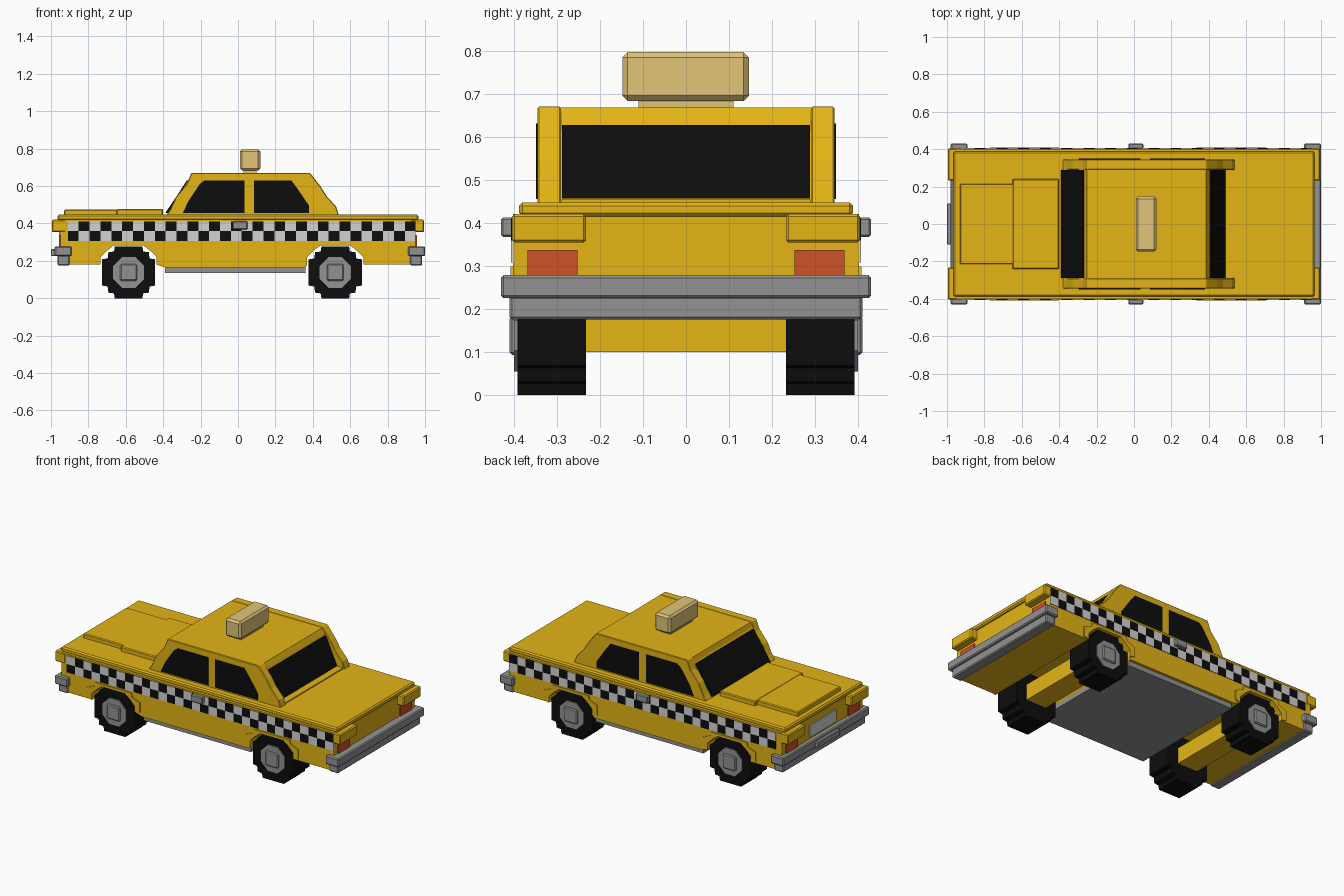
import bpy, bmesh, math

if "Cube" in bpy.data.objects:
    bpy.data.objects.remove(bpy.data.objects["Cube"])


def material(name, r, g, b):
    m = bpy.data.materials.new(name)
    m.diffuse_color = (r, g, b, 1)
    m.use_nodes = True
    m.node_tree.nodes["Principled BSDF"].inputs["Base Color"].default_value = m.diffuse_color
    return m


YELLOW = material("taxi_yellow", 0.78, 0.46, 0.008)
BLACK = material("black", 0.004, 0.004, 0.004)
GREY = material("chrome_grey", 0.29, 0.29, 0.29)
WHITE = material("off_white", 0.65, 0.65, 0.65)
RED = material("light_red", 0.62, 0.085, 0.022)
CREAM = material("sign_cream", 0.75, 0.56, 0.19)


def finish(name, bm, mats, bevel=0):
    bmesh.ops.recalc_face_normals(bm, faces=bm.faces)
    me = bpy.data.meshes.new(name)
    bm.to_mesh(me)
    bm.free()
    for m in mats:
        me.materials.append(m)
    ob = bpy.data.objects.new(name, me)
    bpy.context.collection.objects.link(ob)
    if bevel:
        mod = ob.modifiers.new("bevel", 'BEVEL')
        mod.width = bevel
        mod.segments = 1
    return ob


def prism(name, pts, y0, y1, mat, bevel=0):
    """Extrude an (x, z) outline from y0 to y1."""
    bm = bmesh.new()
    a = [bm.verts.new((x, y0, z)) for x, z in pts]
    b = [bm.verts.new((x, y1, z)) for x, z in pts]
    n = len(pts)
    bm.faces.new(a)
    bm.faces.new(b[::-1])
    for i in range(n):
        bm.faces.new((a[i], b[i], b[(i + 1) % n], a[(i + 1) % n]))
    return finish(name, bm, [mat], bevel)


def box(name, x0, x1, y0, y1, z0, z1, mat, bevel=0):
    return prism(name, [(x0, z0), (x1, z0), (x1, z1), (x0, z1)], y0, y1, mat, bevel)


def pair(name, pts, y0, y1, mat, bevel=0):
    """The same prism on the near (-y) and far (+y) side."""
    prism(name + "_near", pts, -y1, -y0, mat, bevel)
    prism(name + "_far", pts, y0, y1, mat, bevel)


def rect(x0, x1, z0, z1):
    return [(x0, z0), (x1, z0), (x1, z1), (x0, z1)]


AXLES = {"front": -0.585, "rear": 0.52}
ARCH = [(-0.15, 0.18), (-0.15, 0.22), (-0.115, 0.255), (-0.08, 0.282),
        (0.08, 0.282), (0.115, 0.255), (0.15, 0.22), (0.15, 0.18)]

# Lower body with both wheel arches cut into the outline
outline = [(-0.95, 0.42), (-0.95, 0.18)]
outline += [(AXLES["front"] + x, z) for x, z in ARCH]
outline += [(-0.39, 0.165), (0.36, 0.165)]
outline += [(AXLES["rear"] + x, z) for x, z in ARCH]
outline += [(0.95, 0.18), (0.95, 0.42)]
prism("body", outline, -0.402, 0.402, YELLOW)

# Deck, raised hood and floor
box("deck", -0.965, 0.965, -0.388, 0.388, 0.415, 0.447, YELLOW, 0.008)
box("hood_nose", -0.93, -0.63, -0.215, 0.215, 0.44, 0.474, YELLOW, 0.005)
box("hood_base", -0.65, -0.40, -0.24, 0.24, 0.44, 0.476, YELLOW, 0.005)
box("floor_pan", -0.39, 0.36, -0.385, 0.385, 0.135, 0.166, GREY)

# Cabin: steep core carrying the glass, thicker side walls as pillars
prism("cabin_core", [(-0.385, 0.44), (0.49, 0.44), (0.40, 0.64), (0.385, 0.668),
                     (-0.25, 0.668), (-0.26, 0.64)], -0.295, 0.295, YELLOW)
pair("cabin_side", [(-0.385, 0.44), (-0.36, 0.48), (-0.33, 0.545), (-0.275, 0.61),
                    (-0.26, 0.645), (-0.25, 0.67), (0.385, 0.67), (0.405, 0.645),
                    (0.44, 0.60), (0.475, 0.545), (0.525, 0.49), (0.54, 0.44)],
     0.29, 0.345, YELLOW, 0.004)
box("rear_window_ledge", 0.44, 0.53, -0.30, 0.30, 0.44, 0.454, YELLOW)

# Windows
prism("windshield", [(-0.389, 0.455), (-0.376, 0.455), (-0.262, 0.63), (-0.273, 0.63)],
      -0.288, 0.288, BLACK)
prism("rear_window", [(0.480, 0.456), (0.489, 0.456), (0.412, 0.627), (0.403, 0.627)],
      -0.288, 0.288, BLACK)
pair("front_side_window", [(-0.295, 0.455), (0.035, 0.455), (0.035, 0.63), (-0.18, 0.63),
                           (-0.205, 0.61), (-0.265, 0.52)], 0.344, 0.349, BLACK)
pair("rear_side_window", [(0.085, 0.455), (0.38, 0.455), (0.38, 0.495), (0.315, 0.59),
                          (0.285, 0.63), (0.085, 0.63)], 0.344, 0.349, BLACK)

# Checker stripe: two rows, coloured by parity
COLS, X0, X1, ROWS = 32, -0.91, 0.95, (0.307, 0.359, 0.411)
for side, y in (("near", -0.402), ("far", 0.402)):
    bm = bmesh.new()
    step = (X1 - X0) / COLS
    s = 1 if y > 0 else -1
    for i in range(COLS):
        for j in range(2):
            x = X0 + i * step
            made = bmesh.ops.create_cube(bm, size=1)["verts"]
            for v in made:
                v.co = (x + (v.co.x + 0.5) * step, y + s * v.co.y * 0.008,
                        ROWS[j] + (v.co.z + 0.5) * (ROWS[j + 1] - ROWS[j]))
            for f in {f for v in made for f in v.link_faces}:
                f.material_index = (i + j + 1) % 2
    finish("checker_stripe_" + side, bm, [WHITE, BLACK])
pair("door_handle", rect(-0.03, 0.05, 0.367, 0.412), 0.40, 0.43, GREY, 0.005)

# Wheels with a stepped round outline, hubs, axles and arch flares
QUARTER = [(0.142, 0.07), (0.112, 0.075), (0.108, 0.108), (0.078, 0.112), (0.074, 0.138)]
tyre = (QUARTER + [(-x, z) for x, z in QUARTER[::-1]]
        + [(-x, -z) for x, z in QUARTER] + [(x, -z) for x, z in QUARTER[::-1]])
hub = [(0.09 * math.cos(a), 0.09 * math.sin(a))
       for a in (math.radians(22.5 + 45 * k) for k in range(8))]
for end, cx in AXLES.items():
    place = lambda pts: [(cx + x, 0.138 + z) for x, z in pts]
    pair(end + "_tyre", place(tyre), 0.232, 0.392, BLACK)
    pair(end + "_hub", place(hub), 0.385, 0.399, GREY)
    pair(end + "_hub_cap", place(rect(-0.045, 0.045, -0.045, 0.045)), 0.39, 0.41, GREY, 0.006)
    box(end + "_axle", cx - 0.07, cx + 0.07, -0.235, 0.235, 0.10, 0.20, YELLOW)
    flare = [(cx + x, z) for x, z in ARCH]
    outer = [(0.185, 0.19), (0.185, 0.25), (0.13, 0.272), (0.125, 0.298)]
    flare += [(cx + x, z) for x, z in outer] + [(cx - x, z) for x, z in outer[::-1]]
    pair(end + "_arch_flare", flare, 0.40, 0.408, YELLOW)

# Both ends: lamp housings, red lamps and two-step bumpers
for end, s, tip in (("front", -1, 0.98), ("rear", 1, 1.0)):
    for side, t in (("near", -1), ("far", 1)):
        y0, y1 = sorted((t * 0.232, t * 0.404))
        x0, x1 = sorted((s * 0.92, s * 0.995))
        box(f"{end}_lamp_housing_{side}", x0, x1, y0, y1, 0.354, 0.42, YELLOW, 0.006)
        y0, y1 = sorted((t * 0.252, t * 0.368))
        x0, x1 = sorted((s * 0.948, s * 0.957))
        box(f"{end}_lamp_{side}", x0, x1, y0, y1, 0.277, 0.337, RED)
    x0, x1 = sorted((s * (tip - 0.09), s * tip))
    box(end + "_bumper", x0, x1, -0.43, 0.43, 0.225, 0.278, GREY, 0.006)
    x0, x1 = sorted((s * (tip - 0.08), s * (tip - 0.015)))
    box(end + "_bumper_lower", x0, x1, -0.41, 0.41, 0.175, 0.23, GREY, 0.006)
box("front_bumper_guard", -1.0, -0.97, -0.11, 0.11, 0.225, 0.262, GREY, 0.004)
box("front_plate", -0.957, -0.948, -0.13, 0.13, 0.29, 0.365, WHITE)

# Roof sign
box("sign_foot", 0.03, 0.10, -0.11, 0.11, 0.665, 0.69, CREAM)
box("sign_box", 0.01, 0.12, -0.148, 0.146, 0.683, 0.796, CREAM, 0.012)
